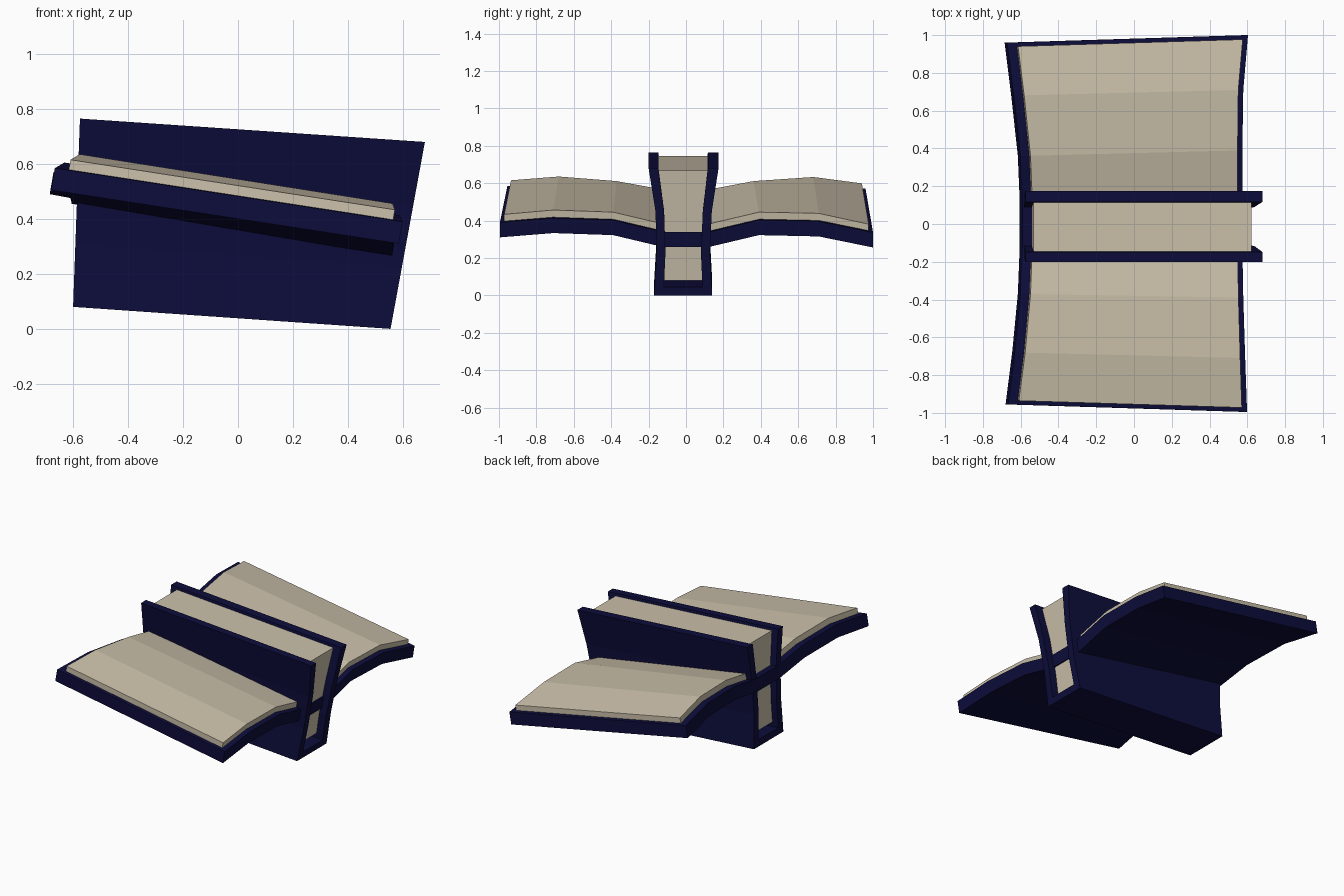
import bpy, bmesh
from mathutils import Vector

if "Cube" in bpy.data.objects:
    bpy.data.objects.remove(bpy.data.objects["Cube"])


def material(name, rgb):
    m = bpy.data.materials.new(name)
    m.diffuse_color = (*rgb, 1)
    m.use_nodes = True
    m.node_tree.nodes["Principled BSDF"].inputs["Base Color"].default_value = m.diffuse_color
    return m


navy = material("navy cover", (0.004, 0.004, 0.045))
cream = material("cream paper", (0.60, 0.53, 0.405))


def loft(name, rings, mat):
    """Skin a row of four-point rings into a closed, flat-shaded solid."""
    bm = bmesh.new()
    vs = [[bm.verts.new(p) for p in r] for r in rings]
    for a, b in zip(vs, vs[1:]):
        for i in range(4):
            j = (i + 1) % 4
            bm.faces.new((a[i], a[j], b[j], b[i]))
    bm.faces.new(vs[0])
    bm.faces.new(vs[-1][::-1])
    bmesh.ops.recalc_face_normals(bm, faces=bm.faces)
    me = bpy.data.meshes.new(name)
    bm.to_mesh(me)
    bm.free()
    me.materials.append(mat)
    ob = bpy.data.objects.new(name, me)
    bpy.context.collection.objects.link(ob)
    return ob


# Open book: underside edge points at the left (high) and right (low) end
# yL, yR, xL, xR, zL, zR
stations = [
    (-.955, -.995, -.680, .585, .505, .310),
    (-.68, -.71, -.645, .575, .525, .333),
    (-.37, -.39, -.615, .565, .500, .322),
    (-.12, -.12, -.605, .560, .455, .258),
    (.12, .12, -.605, .560, .455, .258),
    (.36, .39, -.615, .560, .500, .322),
    (.68, .71, -.650, .565, .523, .315),
    (.960, 1.00, -.685, .590, .490, .256),
]
COVER, PAPER = .08, .038
up = Vector((.17, 0, 1))          # thickness direction, square to the slope


def slab_ring(s, u0, u1, h0, h1, squash=1.0):
    yl, yr, xl, xr, zl, zr = s
    left, right = Vector((xl, yl * squash, zl)), Vector((xr, yr * squash, zr))
    a, b = left.lerp(right, u0), left.lerp(right, u1)
    return [a + up * h0, b + up * h0, b + up * h1, a + up * h1]


loft("open_cover", [slab_ring(s, 0, 1, 0, COVER) for s in stations], navy)
for name, part in (("front_open_pages", stations[:4]), ("back_open_pages", stations[4:])):
    rings = [slab_ring(s, .04, .973, COVER - .003, COVER + PAPER,
                       .978 if abs(s[0]) > .9 else 1) for s in part]
    loft(name, rings, cream)


# Standing book: u runs along its length, t from spine to top edge
def side_point(u, t, y):
    left = Vector((-.60, y, .08)).lerp(Vector((-.575, y, .765)), t)
    right = Vector((.555, y, 0)).lerp(Vector((.68, y, .68)), t)
    return left.lerp(right, u)


def upright_ring(u0, u1, t, ya, yb):
    return [side_point(u0, t, ya), side_point(u1, t, ya),
            side_point(u1, t, yb), side_point(u0, t, yb)]


# t, front outer, front inner, back inner, back outer
profile = [
    (0, -.170, -.120, .090, .140),
    (.33, -.157, -.110, .080, .128),
    (.66, -.163, -.117, .090, .138),
    (1, -.200, -.148, .117, .174),
]
loft("standing_front_cover", [upright_ring(0, 1, p[0], p[1], p[2]) for p in profile], navy)
loft("standing_back_cover", [upright_ring(0, 1, p[0], p[3], p[4]) for p in profile], navy)
loft("standing_spine", [upright_ring(0, 1, t, -.125, .095) for t in (0, .065)], navy)

# Standing pages, snug between the covers
ts = [.11, .33, .66, .975]
loft("standing_pages", [upright_ring(.035, .957, t, p[2] - .002, p[3] + .002)
                        for t, p in zip(ts, profile)], cream)
